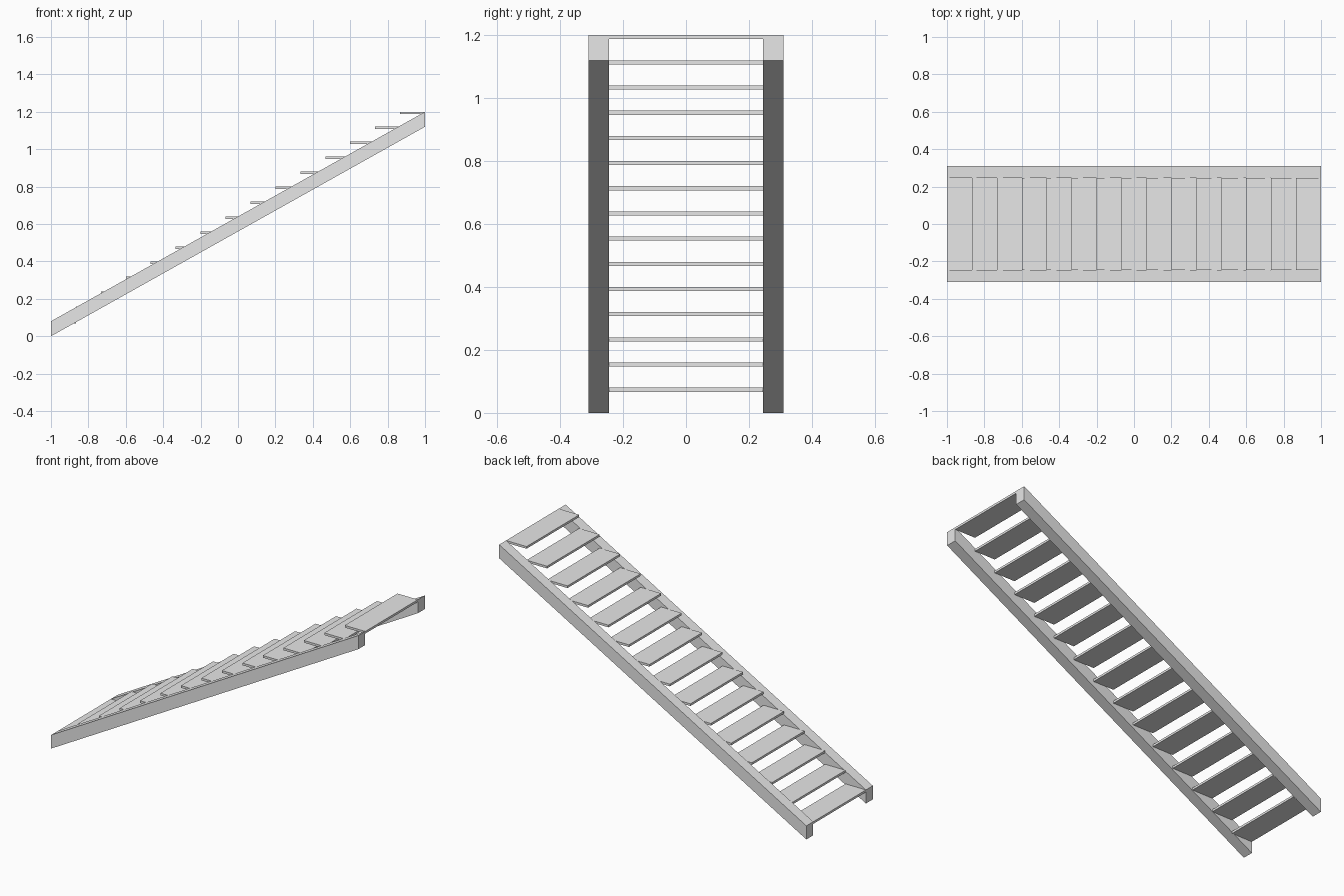
import bpy
import bmesh

cube = bpy.data.objects.get("Cube")
if cube:
    bpy.data.objects.remove(cube, do_unlink=True)

STEPS = 15
RISE = 1.2 / STEPS
RUN = 2.0 / STEPS
OUTER, INNER = 0.309, 0.245
THICK = 0.013

grey = bpy.data.materials.new("light_grey")
grey.use_nodes = True
grey.diffuse_color = (0.8, 0.8, 0.8, 1)
grey.node_tree.nodes["Principled BSDF"].inputs["Base Color"].default_value = (0.8, 0.8, 0.8, 1)


def prism(name, profile, y0, y1):
    """Extrude an x-z profile from y0 to y1."""
    bm = bmesh.new()
    face = bm.faces.new([bm.verts.new((x, y0, z)) for x, z in profile])
    ext = bmesh.ops.extrude_face_region(bm, geom=[face])
    verts = [v for v in ext["geom"] if isinstance(v, bmesh.types.BMVert)]
    bmesh.ops.translate(bm, verts=verts, vec=(0, y1 - y0, 0))
    bmesh.ops.recalc_face_normals(bm, faces=bm.faces)
    mesh = bpy.data.meshes.new(name)
    bm.to_mesh(mesh)
    bm.free()
    mesh.materials.append(grey)
    obj = bpy.data.objects.new(name, mesh)
    bpy.context.collection.objects.link(obj)
    return obj


# Sloping side beams with vertical end cuts
top = STEPS * RISE
beam = [(-1, 0), (1, top - RISE), (1, top), (-1, RISE)]
prism("front_stringer", beam, -OUTER, -INNER)
prism("back_stringer", beam, INNER, OUTER)

# Flat treads held between the beams
for i in range(STEPS):
    x0, x1 = -1 + i * RUN, -1 + (i + 1) * RUN
    z = (i + 1) * RISE
    prism(f"tread_{i + 1}", [(x0, z - THICK), (x1, z - THICK), (x1, z), (x0, z)], -INNER, INNER)
